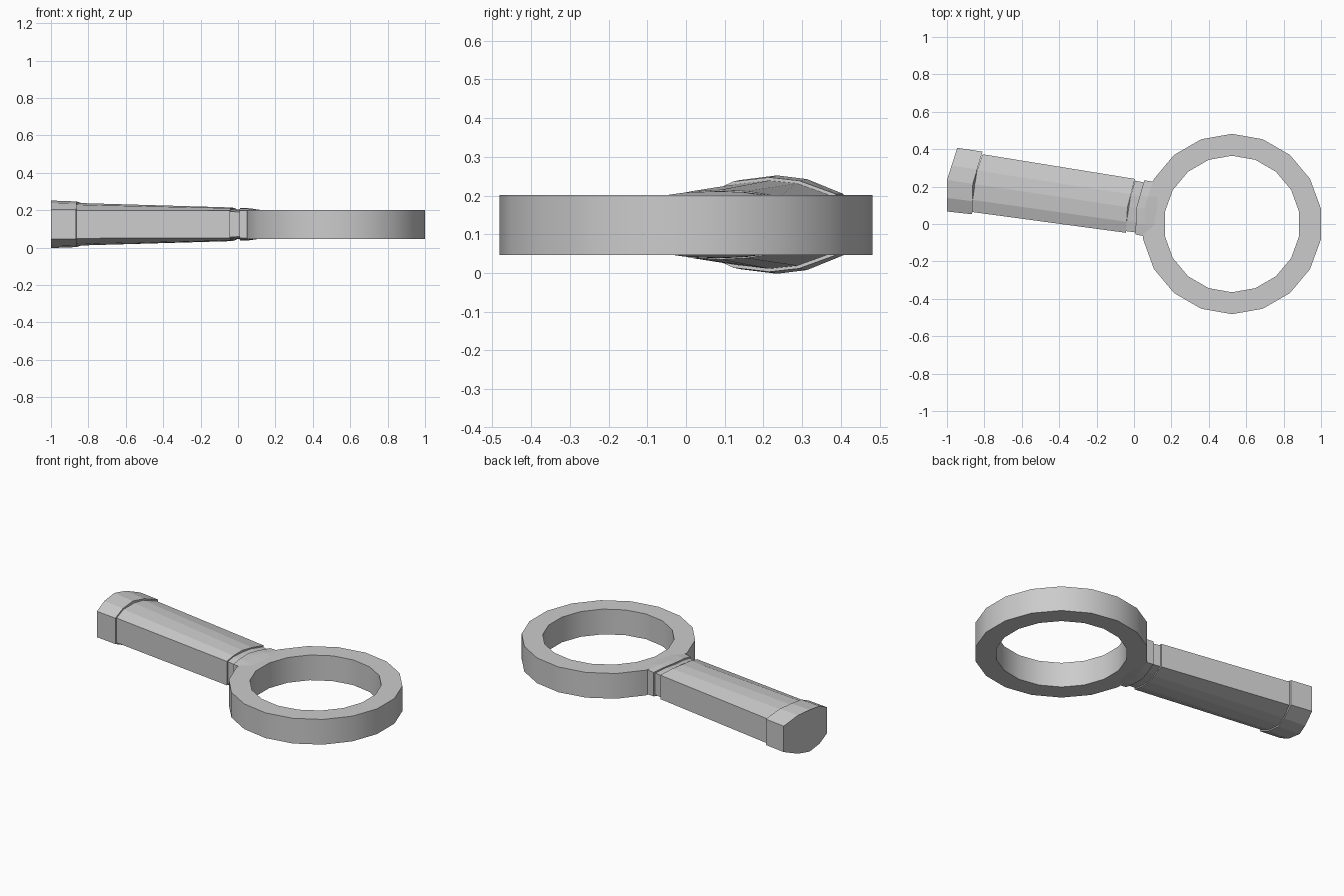
import bpy
import bmesh
from math import cos, sin, radians
from mathutils import Vector

cube = bpy.data.objects.get("Cube")
if cube:
    bpy.data.objects.remove(cube)

MID_Z = 0.125
CENTRE_X = 0.524

grey = bpy.data.materials.new("light_grey")
grey.use_nodes = True
colour = (0.6, 0.6, 0.6, 1)
grey.diffuse_color = colour
grey.node_tree.nodes["Principled BSDF"].inputs["Base Color"].default_value = colour


def loft(name, rings, closed=False, smooth=None):
    """Skin a list of point rings; closed joins the last ring to the first."""
    bm = bmesh.new()
    loops = [[bm.verts.new(p) for p in ring] for ring in rings]
    pairs = list(zip(loops, loops[1:]))
    if closed:
        pairs.append((loops[-1], loops[0]))
    else:
        bm.faces.new(loops[0])
        bm.faces.new(loops[-1])
    n = len(loops[0])
    for a, b in pairs:
        for i in range(n):
            j = (i + 1) % n
            bm.faces.new((a[i], a[j], b[j], b[i]))
    bmesh.ops.recalc_face_normals(bm, faces=bm.faces)
    mesh = bpy.data.meshes.new(name)
    bm.to_mesh(mesh)
    bm.free()
    mesh.materials.append(grey)
    obj = bpy.data.objects.new(name, mesh)
    bpy.context.collection.objects.link(obj)
    if smooth:
        bpy.ops.object.select_all(action='DESELECT')
        obj.select_set(True)
        bpy.context.view_layer.objects.active = obj
        bpy.ops.object.shade_smooth_by_angle(angle=radians(smooth))
    return obj


# Eighteen-sided lens frame with a rectangular section
def frame_section(angle):
    return [Vector((CENTRE_X + r * cos(angle), r * sin(angle), z))
            for r, z in ((0.365, 0.047), (0.482, 0.047), (0.482, 0.201), (0.365, 0.201))]


loft("lens_frame", [frame_section(radians(10 + 20 * i)) for i in range(18)],
     closed=True, smooth=30)


# Ten-sided handle section: back, middle and front points in plan, then heights
def handle_section(back, middle, front, top, side):
    b, m, f = (Vector((*p, MID_Z)) for p in (back, middle, front))
    upper = [(f, side), (f.lerp(m, 0.43), side + (top - side) * 0.75), (m, top),
             (m.lerp(b, 0.45), side + (top - side) * 0.8), (b, side)]
    return ([p + Vector((0, 0, h)) for p, h in upper]
            + [p - Vector((0, 0, h)) for p, h in reversed(upper)])


end_cap = [
    ((-0.945, 0.407), (-1.0, 0.235), (-1.0, 0.067), 0.127, 0.079),
    ((-0.81, 0.387), (-0.862, 0.215), (-0.865, 0.052), 0.122, 0.079),
]
grip = [
    ((-0.81, 0.373), (-0.862, 0.215), (-0.865, 0.064), 0.114, 0.075),
    ((0.005, 0.241), (-0.035, 0.09), (-0.043, -0.047), 0.09, 0.073),
]
neck = [
    ((0.005, 0.232), (-0.035, 0.09), (-0.043, -0.038), 0.083, 0.068),
    ((0.055, 0.222), (0.012, 0.085), (0.008, -0.045), 0.078, 0.066),
]
collar = [
    ((0.055, 0.233), (0.012, 0.085), (0.008, -0.056), 0.087, 0.073),
    ((0.1, 0.227), (0.055, 0.083), (0.055, -0.065), 0.086, 0.074),
    ((0.15, 0.225), (0.13, 0.08), (0.12, -0.08), 0.075, 0.07),
]
for name, stations in (("end_cap", end_cap), ("grip", grip),
                       ("neck", neck), ("collar", collar)):
    loft(name, [handle_section(*s) for s in stations])
